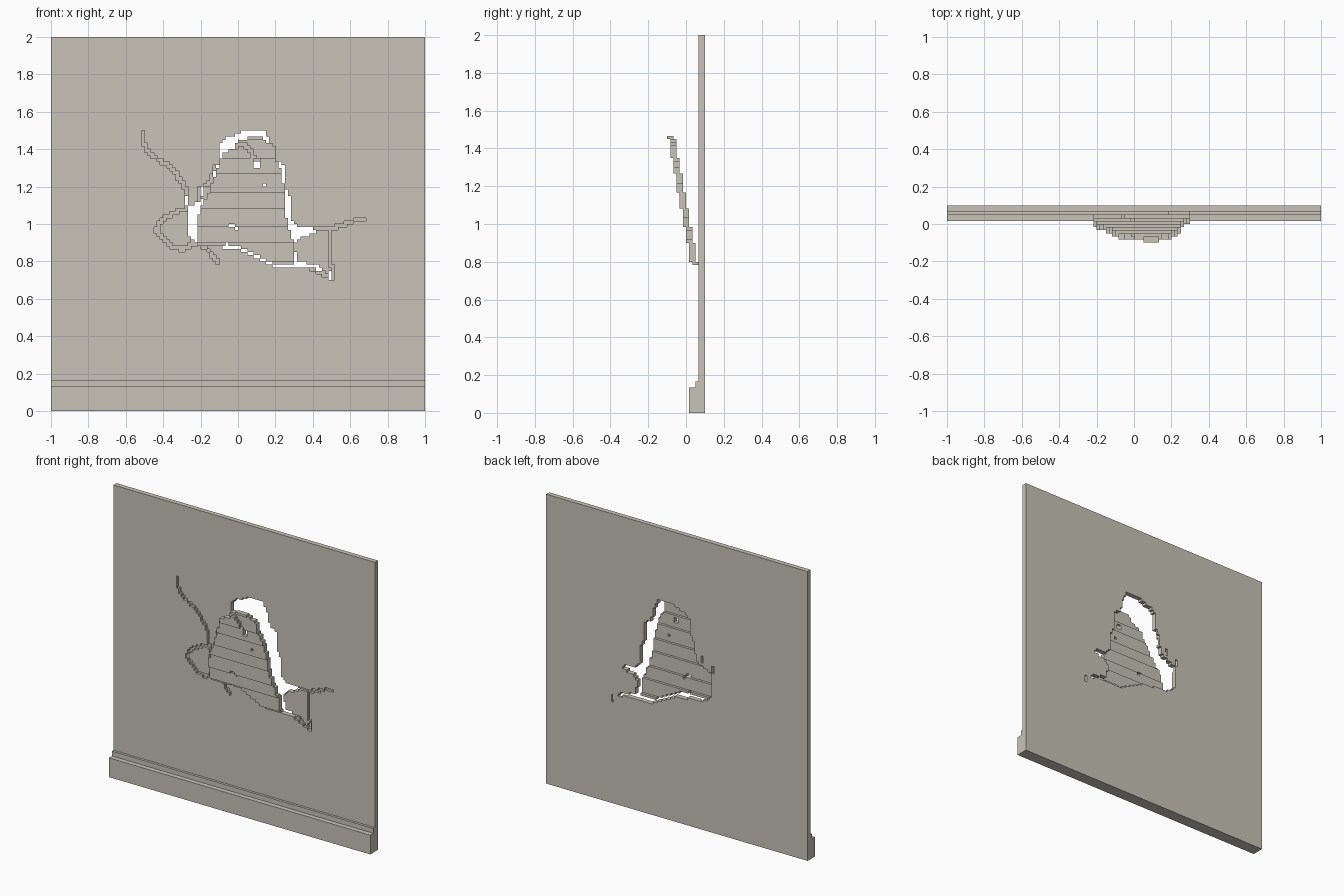
import bpy, bmesh, math

if "Cube" in bpy.data.objects:
    bpy.data.objects.remove(bpy.data.objects["Cube"])

U = 1 / 60                      # size of one block
ORIGIN = (-1.0, -0.1, 0.0)

plaster = bpy.data.materials.new("warm grey plaster")
plaster.diffuse_color = (0.578, 0.552, 0.479, 1)
plaster.use_nodes = True
plaster.node_tree.nodes["Principled BSDF"].inputs["Base Color"].default_value = plaster.diffuse_color


def block_object(name, cells):
    """One mesh made of the exposed faces of a set of (i, j, k) blocks."""
    bm = bmesh.new()
    verts = {}

    def vert(p):
        if p not in verts:
            verts[p] = bm.verts.new([o + c * U for o, c in zip(ORIGIN, p)])
        return verts[p]

    for cell in cells:
        for a in range(3):
            u, v = (a + 1) % 3, (a + 2) % 3
            for s in (0, 1):
                near = list(cell)
                near[a] += 2 * s - 1
                if tuple(near) in cells:
                    continue
                quad = []
                for du, dv in ((0, 0), (1, 0), (1, 1), (0, 1)):
                    p = list(cell)
                    p[a] += s
                    p[u] += du
                    p[v] += dv
                    quad.append(vert(tuple(p)))
                bm.faces.new(quad if s else quad[::-1])
    me = bpy.data.meshes.new(name)
    bm.to_mesh(me)
    bm.free()
    me.materials.append(plaster)
    ob = bpy.data.objects.new(name, me)
    bpy.context.collection.objects.link(ob)
    return ob


def box(name, lo, hi):
    bm = bmesh.new()
    bmesh.ops.create_cube(bm, size=1)
    for v in bm.verts:
        v.co = [l if c < 0 else h for c, l, h in zip(v.co, lo, hi)]
    me = bpy.data.meshes.new(name)
    bm.to_mesh(me)
    bm.free()
    me.materials.append(plaster)
    bpy.context.collection.objects.link(bpy.data.objects.new(name, me))


def fill(poly):
    """Blocks (i, k) whose centre lies inside an x-z outline."""
    out = set()
    for i in range(120):
        for k in range(120):
            x, z = -1 + (i + .5) * U, (k + .5) * U
            inside = False
            for (x0, z0), (x1, z1) in zip(poly, poly[1:] + poly[:1]):
                if (z0 > z) != (z1 > z) and x < x0 + (z - z0) / (z1 - z0) * (x1 - x0):
                    inside = not inside
            if inside:
                out.add((i, k))
    return out


def trace(path):
    """Blocks (i, k) touched by an x-z polyline."""
    out = set()
    for (x0, z0), (x1, z1) in zip(path, path[1:]):
        n = int(math.hypot(x1 - x0, z1 - z0) / U * 6) + 1
        for t in range(n + 1):
            f = t / n
            out.add((math.floor((x0 + (x1 - x0) * f + 1) / U),
                     math.floor((z0 + (z1 - z0) * f) / U)))
    return out


# ragged hole through the wall
hole = fill([(-.09, 1.45), (-.02, 1.47), (.04, 1.5), (.14, 1.5), (.17, 1.45),
             (.2, 1.34), (.25, 1.31), (.25, 1.2), (.28, 1.13), (.28, 1.02),
             (.33, .98), (.43, .972), (.42, .95), (.34, .93), (.3, .9),
             (.32, .8), (.43, .783), (.43, .767), (.2, .767), (.1, .82),
             (0, .87), (-.18, .88), (-.22, .9), (-.265, .94), (-.265, 1.1),
             (-.2, 1.12), (-.15, 1.16), (-.13, 1.27), (-.1, 1.33)])

# cracks cut one block deep into the wall face
cracks = set()
for path in (
    [(-.51, 1.485), (-.51, 1.43), (-.45, 1.36), (-.38, 1.32), (-.31, 1.24),
     (-.28, 1.19), (-.28, 1.12), (-.25, 1.06)],
    [(-.25, 1.09), (-.34, 1.06), (-.4, 1.03), (-.44, .97), (-.4, .925),
     (-.36, .88), (-.3, .865), (-.24, .89), (-.22, .93)],
    [(-.22, .9), (-.17, .87), (-.14, .84), (-.11, .795)],
    [(-.21, 1.1), (-.2, 1.19), (-.15, 1.22), (-.12, 1.3)],
    [(.35, .97), (.5, .97), (.57, 1.0), (.64, 1.025), (.68, 1.025)],
    [(.49, .96), (.49, .77)],
    [(.3, .79), (.38, .775), (.44, .74), (.5, .71), (.5, .77)],
):
    cracks |= trace(path)
# crack ends that reach the back of the wall
through = trace([(.42, .75), (.44, .75)]) | trace([(.49, .71), (.49, .74)]) \
    | trace([(-.28, 1.1), (-.28, 1.14)]) | trace([(-.2, 1.16), (-.2, 1.19)])

wall = {(i, j, k) for i in range(120) for k in range(120) for j in (10, 11)
        if (i, k) not in hole and (i, k) not in through
        and not (j == 10 and (i, k) in cracks)}
block_object("cracked_wall", wall)

# broken slab leaning out of the hole in steps
slab = fill([(-.22, .89), (0, .89), (.06, .85), (.13, .82), (.2, .783),
             (.3, .783), (.3, .9), (.27, .98), (.25, 1.08), (.25, 1.17),
             (.23, 1.28), (.2, 1.36), (.19, 1.43), (.13, 1.45), (.13, 1.47),
             (.05, 1.47), (.05, 1.45), (-.02, 1.44), (-.02, 1.41), (-.08, 1.38),
             (-.1, 1.33), (-.12, 1.26), (-.16, 1.17), (-.2, 1.08), (-.22, 1.0)])
chips = fill([(.08, 1.3), (.12, 1.3), (.12, 1.335), (.08, 1.335)]) \
    | fill([(-.05, .983), (-.017, .983), (-.017, 1.0), (-.05, 1.0)]) \
    | trace([(.14, 1.21), (.14, 1.21)]) | trace([(-.06, .895), (-.06, .895)]) \
    | trace([(-.01, .975), (-.01, .975)])
scratch = trace([(-.05, 1.4), (.02, 1.43), (.06, 1.4), (.08, 1.36), (.1, 1.34)])
slab_cells = set()
for i, k in slab - chips:
    front = 7 - math.floor((k - 48) / 5.5)
    for j in (front, front + 1):
        if not (j == front and (i, k) in scratch):
            slab_cells.add((i, j, k))
block_object("leaning_broken_slab", slab_cells)

# skirting board with its thin upper lip
box("skirting_board", (-1, -.1 + 7 * U, 0), (1, -.1 + 10 * U, 8 * U))
box("skirting_lip", (-1, -.1 + 9 * U, 8 * U), (1, -.1 + 10 * U, 10 * U))
